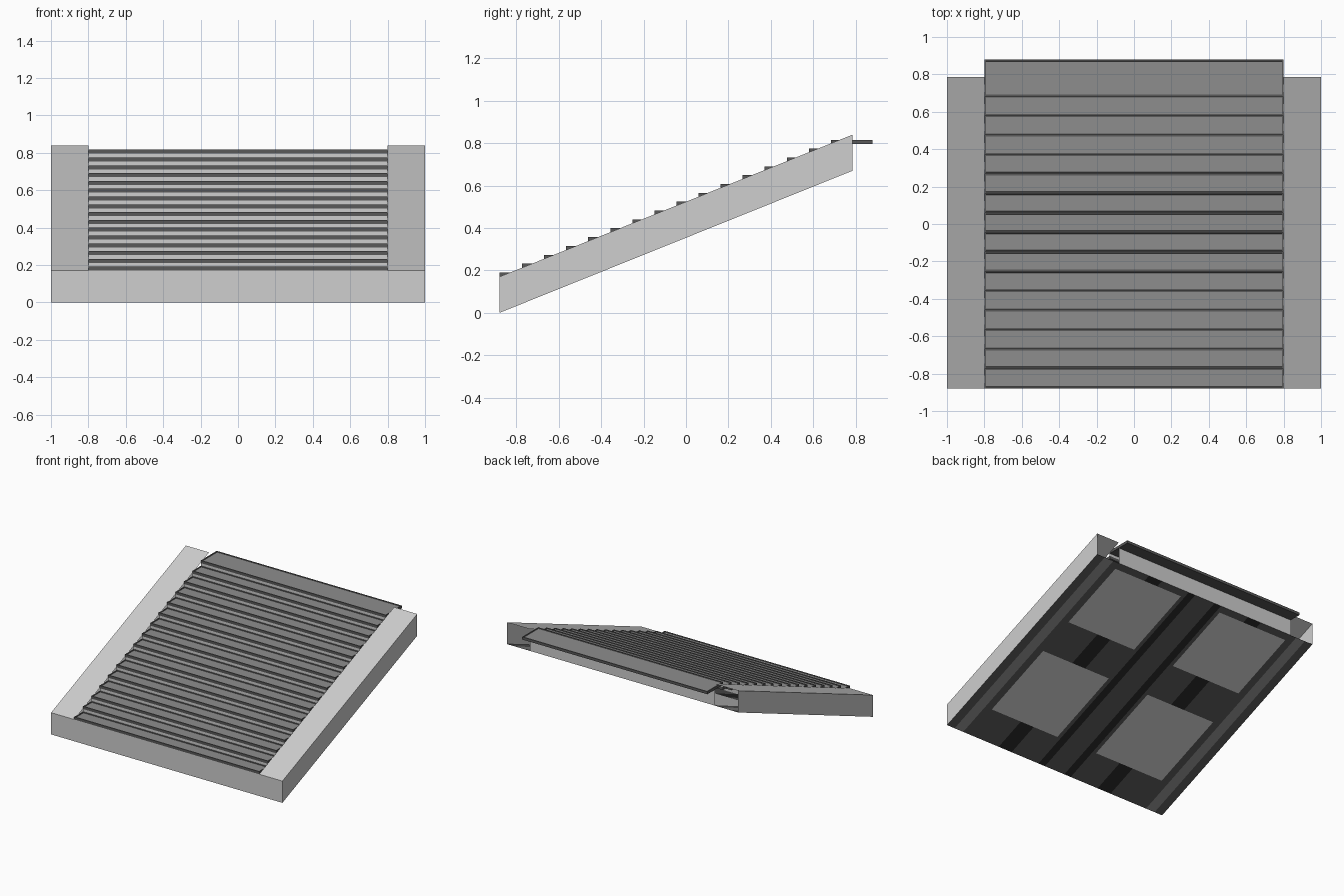
import bpy, bmesh

if "Cube" in bpy.data.objects:
    bpy.data.objects.remove(bpy.data.objects["Cube"])

def material(name, v):
    m = bpy.data.materials.new(name)
    m.diffuse_color = (v, v, v, 1)
    m.use_nodes = True
    m.node_tree.nodes["Principled BSDF"].inputs["Base Color"].default_value = m.diffuse_color
    return m

LIGHT = material("light grey shell", 0.62)
TREAD = material("mid grey tread", 0.27)
DARK = material("dark grey metal", 0.10)
BLACK = material("near black", 0.022)

Y0, Y1 = -0.88, 0.785          # front and back of the sloped shell
SLOPE, THICK = 0.67 / 1.665, 0.17
def bottom(y):
    return SLOPE * (y - Y0)
def top(y):
    return bottom(y) + THICK

def finish(name, bm, mats):
    bmesh.ops.recalc_face_normals(bm, faces=bm.faces)
    me = bpy.data.meshes.new(name)
    bm.to_mesh(me)
    bm.free()
    for m in mats:
        me.materials.append(m)
    ob = bpy.data.objects.new(name, me)
    bpy.context.collection.objects.link(ob)
    return ob

def quad(bm, *pts):
    return bm.faces.new([bm.verts.new(p) for p in pts])

# hollow shell: front wall, outer walls and sloped side strips, open at the back
bm = bmesh.new()
quad(bm, (-1, Y0, 0), (1, Y0, 0), (1, Y0, THICK), (-1, Y0, THICK))
for s in (-1, 1):
    quad(bm, (s, Y0, 0), (s, Y1, bottom(Y1)), (s, Y1, top(Y1)), (s, Y0, top(Y0)))
    quad(bm, (s, Y0, top(Y0)), (s, Y1, top(Y1)), (s * .8, Y1, top(Y1)), (s * .8, Y0, top(Y0)))
bmesh.ops.remove_doubles(bm, verts=bm.verts, dist=1e-5)
finish("side_shell", bm, [LIGHT])

# sloped underside, split into panels and stripes by position
half = [0.09, 0.15, 0.18, 0.40, 0.52, 0.79, 0.85, 0.93, 1.0]
xs = [-x for x in reversed(half)] + half
ys = [Y0, -0.635, -0.065, 0.215, 0.735, Y1]
bm = bmesh.new()
for j in range(len(ys) - 1):
    for i in range(len(xs) - 1):
        a, b, c, d = xs[i], xs[i + 1], ys[j], ys[j + 1]
        f = quad(bm, (a, c, bottom(c)), (a, d, bottom(d)), (b, d, bottom(d)), (b, c, bottom(c)))
        x = abs(a + b) / 2
        if 0.09 < x < 0.15:
            f.material_index = 2            # central rails
        elif 0.85 < x < 0.93:
            f.material_index = 3            # edge bands
        elif 0.18 < x < 0.79 and j in (1, 3):
            f.material_index = 1            # light panels
        elif 0.40 < x < 0.52:
            f.material_index = 2            # short rails between panels
bmesh.ops.remove_doubles(bm, verts=bm.verts, dist=1e-5)
finish("underside", bm, [DARK, LIGHT, BLACK, TREAD])

# treads: dark pans with a recessed lighter fill
N, RUN, RISE = 16, 0.104, 0.0417
def step_pos(i):
    return Y0 + 0.003 * (i > 0) + i * RUN, 0.19 + i * RISE

for i in range(N):
    y, z = step_pos(i)
    y_end = 0.88 if i == N - 1 else step_pos(i + 1)[0] + 0.002
    bm = bmesh.new()
    bmesh.ops.create_cube(bm, size=1)
    for v in bm.verts:
        v.co = (v.co.x * 1.6, (y + y_end) / 2 + v.co.y * (y_end - y), z - 0.01 + v.co.z * 0.021)
    lid = max(bm.faces, key=lambda f: f.calc_center_median().z)
    bmesh.ops.inset_region(bm, faces=[lid], thickness=0.012, depth=0)
    bmesh.ops.inset_region(bm, faces=[lid], thickness=0.002, depth=-0.004)
    lid.material_index = 1
    finish("tread_%02d" % (i + 1), bm, [DARK, TREAD])

# light risers under each nosing
bm = bmesh.new()
for i in range(1, N):
    y, z = step_pos(i)
    y += 0.001
    quad(bm, (-.8, y, z - RISE), (.8, y, z - RISE), (.8, y, z - 0.02), (-.8, y, z - 0.02))
finish("risers", bm, [LIGHT])

# wall under the top landing
bm = bmesh.new()
quad(bm, (.8, Y1, bottom(Y1)), (-.8, Y1, bottom(Y1)), (-.8, Y1, 0.796), (.8, Y1, 0.796))
finish("back_wall", bm, [LIGHT])
